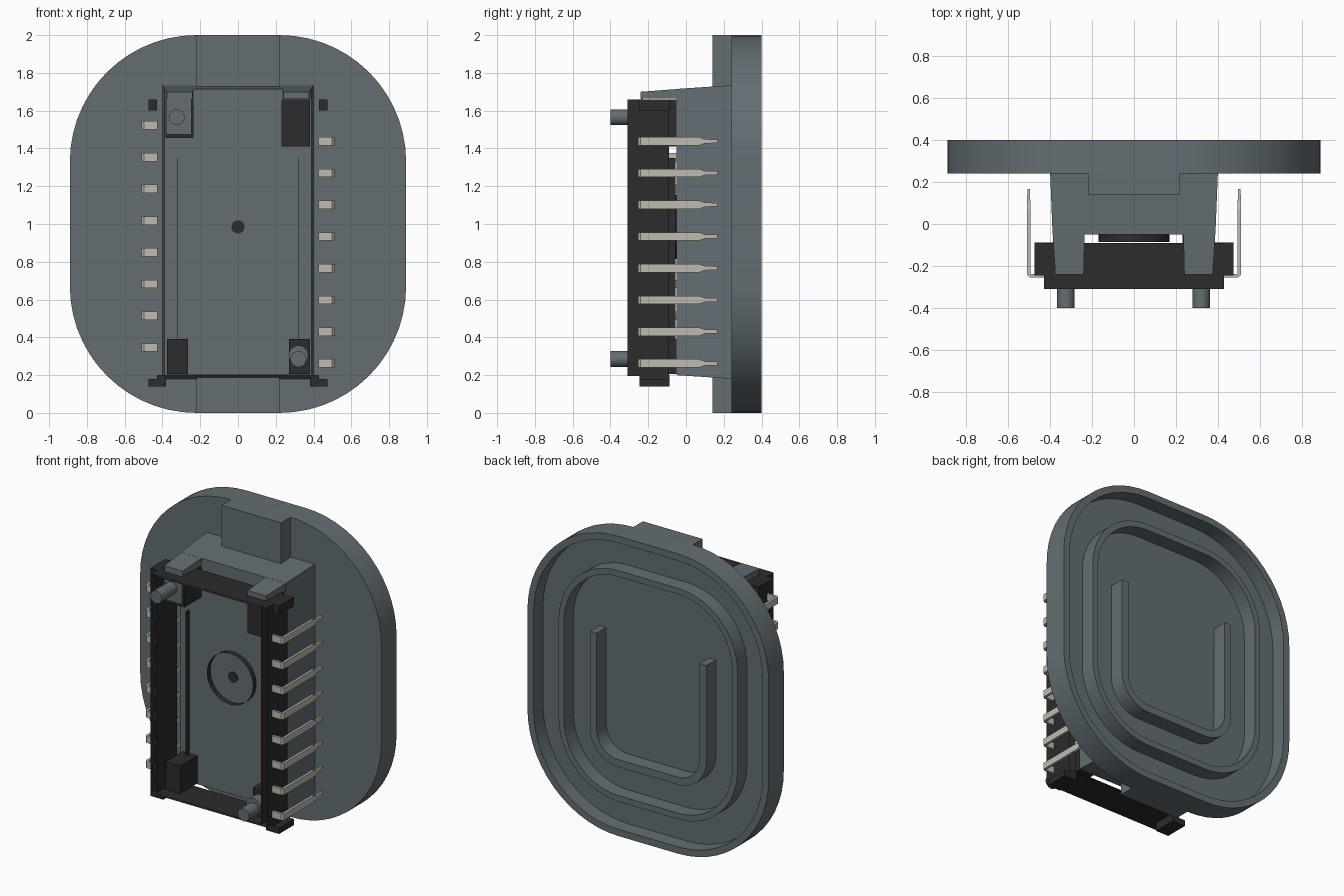
import bpy, bmesh, math
from mathutils import Matrix, Vector

old = bpy.data.objects.get("Cube")
if old:
    bpy.data.objects.remove(old)


def material(name, rgb, rough=0.6):
    m = bpy.data.materials.new(name)
    m.use_nodes = True
    m.diffuse_color = (*rgb, 1)
    m.node_tree.nodes["Principled BSDF"].inputs["Base Color"].default_value = (*rgb, 1)
    m.node_tree.nodes["Principled BSDF"].inputs["Roughness"].default_value = rough
    return m


GREY = material("slate grey", (0.125, 0.155, 0.17))
BLACK = material("black plastic", (0.025, 0.025, 0.025))
METAL = material("pale metal", (0.52, 0.50, 0.43))


def finish(name, bm, mat, smooth=False, fix=True):
    if fix:
        bmesh.ops.recalc_face_normals(bm, faces=bm.faces)
    me = bpy.data.meshes.new(name)
    bm.to_mesh(me)
    bm.free()
    me.materials.append(mat)
    ob = bpy.data.objects.new(name, me)
    bpy.context.collection.objects.link(ob)
    if smooth:
        bpy.ops.object.select_all(action='DESELECT')
        ob.select_set(True)
        bpy.context.view_layer.objects.active = ob
        bpy.ops.object.shade_smooth_by_angle(angle=math.radians(30))
    return ob


def loft(bm, loops, closed=True, caps=True):
    """Joins point loops of equal length with quads."""
    rows = [[bm.verts.new(p) for p in loop] for loop in loops]
    n = len(rows[0])
    for a, b in zip(rows, rows[1:]):
        for i in range(n if closed else n - 1):
            j = (i + 1) % n
            bm.faces.new((a[i], a[j], b[j], b[i]))
    if caps:
        bm.faces.new(rows[0])
        bm.faces.new(rows[-1])
    return rows


def rect(y, x0, x1, z0, z1):
    return [(x0, y, z0), (x1, y, z0), (x1, y, z1), (x0, y, z1)]


def block(name, mat, front, back):
    """Tapered box between two rectangles (y, x0, x1, z0, z1)."""
    bm = bmesh.new()
    loft(bm, [rect(*front), rect(*back)])
    return finish(name, bm, mat)


def box(name, mat, x0, x1, y0, y1, z0, z1):
    return block(name, mat, (y0, x0, x1, z0, z1), (y1, x0, x1, z0, z1))


def cylinder(name, mat, x, z, r, y0, y1, caps=True):
    bm = bmesh.new()
    bmesh.ops.create_cone(bm, cap_ends=caps, segments=24, radius1=r, radius2=r, depth=y1 - y0,
                          matrix=Matrix.Translation((x, (y0 + y1) / 2, z)) @ Matrix.Rotation(math.pi / 2, 4, 'X'))
    return finish(name, bm, mat, True)


def outline(y, off, steps=14):
    """Rounded plate outline, moved inward by off; starts at the upper right."""
    pts, r = [], 0.67 - off
    for k, (sx, sz) in enumerate(((1, 1), (1, -1), (-1, -1), (-1, 1))):
        for i in range(steps + 1):
            a = math.pi / 2 * (1 - k - i / steps)
            pts.append((sx * 0.22 + r * math.cos(a), y, 1 + sz * 0.33 + r * math.sin(a)))
    return pts


# Rounded base plate with rim and raised ring on its back
bm = bmesh.new()
profile = [(0, 0.24), (0, 0.40), (0.045, 0.40), (0.045, 0.30), (0.23, 0.30),
           (0.23, 0.40), (0.27, 0.40), (0.27, 0.30)]
loft(bm, [outline(y, off) for off, y in profile])
finish("base_plate", bm, GREY, True)

# U-shaped rib on the back
bm = bmesh.new()


def u_path(y, off):
    half = [p for p in outline(y, off) if p[2] < 1]
    return [(half[0][0], y, 1.31)] + half + [(half[-1][0], y, 1.31)]


rows = loft(bm, [u_path(0.30, 0.46), u_path(0.40, 0.46), u_path(0.40, 0.51), u_path(0.30, 0.51)],
            closed=False, caps=False)
for end in (0, -1):
    bm.faces.new([row[end] for row in rows])
finish("back_rib", bm, GREY, True)

# Tabs at the top and bottom of the plate
box("top_tab", GREY, -0.22, 0.22, 0.14, 0.26, 1.70, 2.0)
box("bottom_tab", GREY, -0.22, 0.22, 0.14, 0.26, 0.0, 0.22)

# Tapered housing and its two upper prongs
block("housing", GREY, (-0.05, -0.388, 0.388, 0.20, 1.715), (0.25, -0.40, 0.40, 0.18, 1.735))
for side, s in (("left", 1), ("right", -1)):
    block(side + "_prong", GREY, (-0.24, s * 0.24, s * 0.375, 1.665, 1.70),
          (-0.04, s * 0.235, s * 0.388, 1.665, 1.715))

# Frame: thin open walls, outer and inner
for name, x, z0, z1 in (("outer", 0.43, 0.195, 1.66), ("inner", 0.388, 0.205, 1.65)):
    bm = bmesh.new()
    loft(bm, [rect(-0.31, -x, x, z0, z1), rect(-0.09, -x, x, z0, z1)], caps=False)
    finish("frame_" + name + "_wall", bm, BLACK)

# Frame corner lugs and inner rails
for side, s in (("left", 1), ("right", -1)):
    box(side + "_upper_lug", BLACK, s * 0.43, s * 0.475, -0.245, -0.088, 1.60, 1.66)
    box(side + "_lower_lug", BLACK, s * 0.38, s * 0.475, -0.245, -0.088, 0.14, 0.18)
    box(side + "_lower_lug_neck", BLACK, s * 0.38, s * 0.43, -0.245, -0.088, 0.18, 0.20)
    box(side + "_rail", BLACK, s * 0.320, s * 0.323, -0.09, -0.055, 0.37, 1.35)

# Corner posts inside the frame
box("left_upper_post", BLACK, 0.23, 0.38, -0.23, -0.05, 1.41, 1.66)
box("right_upper_post", BLACK, -0.385, -0.235, -0.23, -0.05, 1.455, 1.66)
box("right_upper_post_face", GREY, -0.38, -0.245, -0.238, -0.23, 1.475, 1.665)
box("left_lower_post", BLACK, 0.27, 0.38, -0.23, -0.05, 0.205, 0.39)
box("right_lower_post", BLACK, -0.375, -0.265, -0.23, -0.05, 0.205, 0.39)

# Locating pegs
cylinder("upper_peg", GREY, -0.325, 1.565, 0.042, -0.40, -0.20)
cylinder("lower_peg", GREY, 0.32, 0.285, 0.042, -0.40, -0.20)
cylinder("lower_peg_collar", GREY, 0.32, 0.305, 0.052, -0.30, -0.20)

# Round seat in the middle of the housing
cylinder("centre_ring", BLACK, 0, 0.985, 0.17, -0.085, -0.05, caps=False)
cylinder("centre_dot", BLACK, 0, 0.985, 0.035, -0.056, -0.045)


# Bent metal contacts along both sides
def contact(name, s, z):
    bm = bmesh.new()
    t = 0.016
    # each row: outer point, inner point, half height
    path = [((0.425, -0.255), (0.425, -0.255 + t), 0.022),
            ((0.497, -0.255), (0.494, -0.255 + t), 0.022),
            ((0.510, -0.242), (0.494, -0.255 + t), 0.022),
            ((0.510, 0.07), (0.494, 0.07), 0.022),
            ((0.510, 0.10), (0.494, 0.10), 0.011),
            ((0.508, 0.168), (0.496, 0.168), 0.010)]
    loft(bm, [[(s * o[0], o[1], z - h), (s * i[0], i[1], z - h),
               (s * i[0], i[1], z + h), (s * o[0], o[1], z + h)] for o, i, h in path])
    return finish(name, bm, METAL)


for n in range(8):
    contact(f"left_contact_{n + 1}", 1, 0.262 + n * 0.168)
    contact(f"right_contact_{n + 1}", -1, 0.346 + n * 0.168)
